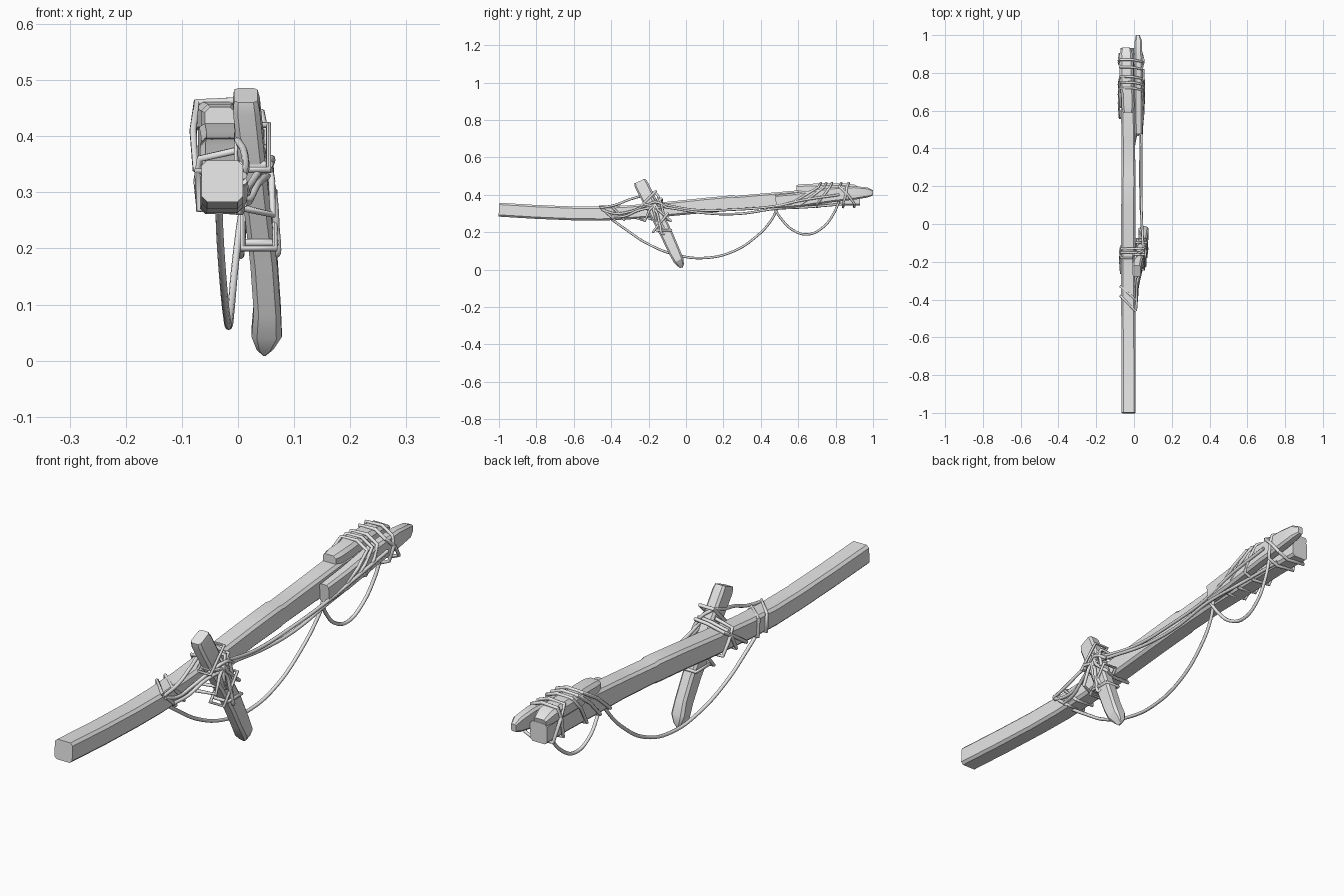
import bpy
import bmesh
from mathutils import Vector

if "Cube" in bpy.data.objects:
    bpy.data.objects.remove(bpy.data.objects["Cube"], do_unlink=True)

UNIT = 0.01  # every size below is in hundredths

grey = bpy.data.materials.new("plain grey")
grey.use_nodes = True
shade = (0.8, 0.8, 0.8, 1)
grey.diffuse_color = shade
grey.node_tree.nodes["Principled BSDF"].inputs["Base Color"].default_value = shade


def finish(obj, angle):
    """Link, colour and shade one part."""
    bpy.context.collection.objects.link(obj)
    obj.data.materials.append(grey)
    bpy.ops.object.select_all(action="DESELECT")
    obj.select_set(True)
    bpy.context.view_layer.objects.active = obj
    if obj.type == "CURVE":
        bpy.ops.object.convert(target="MESH")
    bpy.ops.object.shade_smooth_by_angle(angle=angle)


def timber(name, stations, chamfer=0.13):
    """Loft a chamfered rectangle along stations of (x, y, z, width, height)."""
    bm = bmesh.new()
    centres = [Vector(s[:3]) for s in stations]
    rings = []
    for i, s in enumerate(stations):
        along = centres[min(i + 1, len(centres) - 1)] - centres[max(i - 1, 0)]
        across = Vector((1, 0, 0))
        up = across.cross(along).normalized()
        a, b = s[3] / 2, s[4] / 2
        c = min(s[3], s[4]) * chamfer
        corners = [(a, b - c), (a - c, b), (c - a, b), (-a, b - c),
                   (-a, c - b), (c - a, -b), (a - c, -b), (a, c - b)]
        rings.append([bm.verts.new((centres[i] + across * u + up * v) * UNIT)
                      for u, v in corners])
    for low, high in zip(rings, rings[1:]):
        for k in range(len(low)):
            n = (k + 1) % len(low)
            bm.faces.new((low[k], low[n], high[n], high[k]))
    bm.faces.new(rings[0])
    bm.faces.new(rings[-1])
    bmesh.ops.recalc_face_normals(bm, faces=bm.faces)
    mesh = bpy.data.meshes.new(name)
    bm.to_mesh(mesh)
    bm.free()
    finish(bpy.data.objects.new(name, mesh), 0.45)


def rope(name, points, closed=False, smooth=True, radius=0.65):
    """Round cord through points."""
    curve = bpy.data.curves.new(name, "CURVE")
    curve.dimensions = "3D"
    curve.bevel_depth = radius * UNIT
    curve.bevel_resolution = 2
    curve.use_fill_caps = True
    curve.resolution_u = 8 if smooth else 3
    spline = curve.splines.new("BEZIER")
    spline.bezier_points.add(len(points) - 1)
    for knot, p in zip(spline.bezier_points, points):
        knot.co = Vector(p) * UNIT
        knot.handle_left_type = knot.handle_right_type = "AUTO" if smooth else "VECTOR"
    spline.use_cyclic_u = closed
    finish(bpy.data.objects.new(name, curve), 0.9)


# Long bowed beam
timber("main_beam", [
    (-2.8, -100, 32, 7.4, 7.4), (-2.8, -80, 30.8, 7.4, 7.4),
    (-2.9, -60, 30, 7.4, 7.4), (-3, -45, 29.9, 7.6, 7.5),
    (-3, -30, 30.6, 7.5, 7.5), (-3, -10, 32.3, 7.6, 7.8),
    (-3, 10, 34.3, 7.5, 8), (-2.9, 25, 35.6, 7.6, 8.2),
    (-2.9, 27, 35.6, 7.2, 7.6), (-3, 45, 37, 7.2, 8),
    (-3.2, 62, 38, 7.4, 9), (-3.5, 80, 38.2, 7.2, 8),
    (-3.6, 93, 38, 7, 7.6)])

# Slanted cross stake with a pointed foot
timber("cross_stake", [
    (1.4, -24.8, 47.3, 4.2, 6.4), (1.5, -24, 45.5, 4.8, 7.4),
    (3.2, -16, 30, 4.7, 7), (4.6, -10, 18, 4.8, 6.6),
    (5.2, -6.2, 9.5, 4.8, 6.2), (5.1, -4, 5, 5.4, 5.6),
    (4.8, -2.8, 2.4, 3, 3.6), (4.7, -2.5, 1, 0.5, 1.6)], 0.18)

# Splints lashed to the rear end
timber("side_splint", [
    (2.4, 48, 36.2, 4, 7.2), (2.5, 60, 37.3, 4.4, 7.8),
    (2.5, 78, 40, 4.4, 8), (2.3, 90, 41, 4.2, 7.2),
    (2.3, 97, 41.2, 3.8, 5.4), (2, 100, 41, 2, 2.8)], 0.2)
timber("top_splint", [
    (-3.2, 59, 43, 5.4, 4.4), (-3.2, 62, 43, 6.8, 5.4),
    (-3.4, 69, 43.2, 6.8, 5.4), (-4, 72, 43.2, 7.4, 5.8),
    (-4, 85, 43.2, 7.4, 5.8), (-4.2, 90, 42.8, 6.8, 5),
    (-4.2, 93, 42, 5, 3)], 0.22)

# Cord turns around the rear bundle
for i, (low, high) in enumerate([(56, 72), (62, 75), (70, 78), (90, 83), (84, 87)]):
    mid = (low + high) / 2
    rope(f"rear_lashing_{i}", [
        (-7.6, low, 34.2), (-8, mid, 41), (-7.4, high, 46), (-0.8, high, 46.3),
        (4.2, high - 1, 44.2), (5, mid, 40), (4.2, low, 35.2), (0, low, 33.4)],
        closed=True, smooth=False)

# Cord turns around the beam and stake
for i, (low, high) in enumerate([(-20, -15), (-12, -18), (-26, -13)]):
    mid = (low + high) / 2
    rope(f"crossing_lashing_{i}", [
        (-7, low, 27.6), (-7.3, mid, 32), (-6.8, high, 36), (0, high, 37.5),
        (5.2, high, 38), (6, mid, 32), (6.2, low + 4, 26), (0, low, 27.4)],
        closed=True, smooth=False)

# Cord turns around the stake alone
for i, (z, tilt) in enumerate([(38, 2), (34, -3), (25, 3), (21, -2)]):
    x, y = 5.8 - z * 0.085, -1.5 - z * 0.49
    rope(f"stake_lashing_{i}", [
        (x - 2.8, y - 4, z - 2 - tilt), (x + 2.9, y - 4, z - 2 - tilt),
        (x + 2.9, y + 4, z + 2 + tilt), (x - 2.8, y + 4, z + 2 + tilt)],
        closed=True, smooth=False)

# Cord turns around the front part of the beam
for i, (near, far) in enumerate([(-46, -38), (-40, -33)]):
    rope(f"front_lashing_{i}", [
        (-7, far, 27), (-7.2, far, 33.8), (0.6, near, 33.8), (1.2, near + 4, 30),
        (0.6, far, 26.5)], closed=True, smooth=False)

# Loose strands from the front turns up to the stake
rope("upper_strand", [(1, -46, 33), (1.4, -38, 34.5), (1, -30, 37.5),
                      (0, -23, 39.5), (1, -17, 41), (5, -14, 37), (6, -12, 30)])
rope("middle_strand", [(1, -45, 32), (1.6, -38, 30), (2, -30, 31),
                       (4, -22, 34), (6, -16, 36), (5, -10, 33)])
rope("lower_strand", [(1, -40, 28), (2, -33, 28.5), (4, -24, 32), (5.8, -17, 32),
                      (6.8, -14, 24), (6.6, -12, 19), (6.5, -14, 26)])

# Side cords running back to the splints
rope("side_cord_high", [(5, -16, 36), (4.6, -8, 34), (4, 6, 31.8), (3.8, 25, 32),
                        (4, 48, 34), (5, 62, 37), (5, 82, 40)])
rope("side_cord_low", [(5, -15, 34), (4.4, -5, 32.4), (3.6, 10, 30.2), (3.4, 28, 29.8),
                       (3.4, 48, 32.5), (2, 65, 33.4), (0, 84, 35)])

# Hanging slack loops
rope("large_slack_loop", [(-3.4, -40, 27), (-3.2, -33, 22), (-2.6, -20, 13.5),
                          (-2, -5, 7.8), (-1.6, 10, 6.2), (-1.2, 25, 9.6),
                          (-0.4, 38, 18), (0.8, 46, 27), (2, 49, 33.5)])
rope("small_slack_loop", [(2, 47, 33), (1.2, 51, 27), (0.6, 57, 21.2), (0.5, 65, 18.8),
                          (0.8, 73, 22.4), (1.6, 79, 30), (2.2, 82, 37)])
